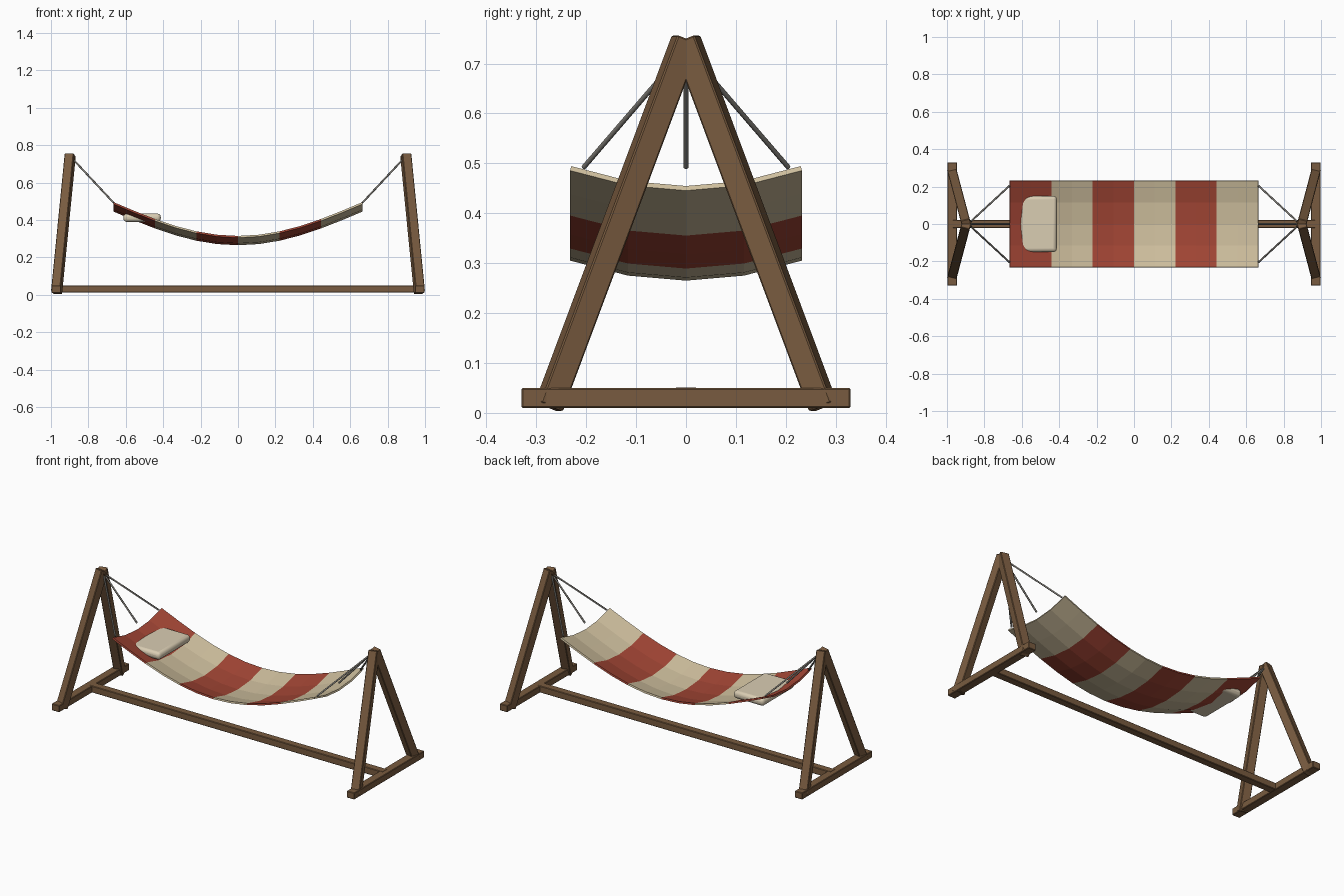
import bpy, bmesh, math
from mathutils import Vector

if "Cube" in bpy.data.objects:
    bpy.data.objects.remove(bpy.data.objects["Cube"])


def material(name, rgb):
    m = bpy.data.materials.new(name)
    m.diffuse_color = (*rgb, 1)
    m.use_nodes = True
    m.node_tree.nodes["Principled BSDF"].inputs["Base Color"].default_value = m.diffuse_color
    return m


wood = material("wood", (0.19, 0.105, 0.05))
red = material("red_cloth", (0.36, 0.06, 0.035))
cream = material("cream_cloth", (0.62, 0.52, 0.34))
pillow_mat = material("pillow_cloth", (0.70, 0.61, 0.45))
rope_mat = material("rope", (0.20, 0.19, 0.17))


def box(name, centre, size, mat, bevel=0.003, segments=1):
    bpy.ops.mesh.primitive_cube_add(size=1, location=centre)
    ob = bpy.context.object
    ob.name = name
    ob.scale = size
    bpy.ops.object.transform_apply(location=False, rotation=False, scale=True)
    ob.data.materials.append(mat)
    mod = ob.modifiers.new("bevel", 'BEVEL')
    mod.width, mod.segments = bevel, segments
    return ob


def aim(ob, a, b):
    ob.location = (a + b) / 2
    ob.rotation_euler = (b - a).to_track_quat('Z', 'Y').to_euler()


def beam(name, a, b, thick):
    a, b = Vector(a), Vector(b)
    aim(box(name, (0, 0, 0), (thick, thick, (b - a).length), wood), a, b)


def rope(name, a, b):
    a, b = Vector(a), Vector(b)
    bpy.ops.mesh.primitive_cylinder_add(vertices=8, radius=0.005, depth=(b - a).length)
    ob = bpy.context.object
    ob.name = name
    ob.data.materials.append(rope_mat)
    bpy.ops.object.shade_smooth_by_angle(angle=math.radians(50))
    aim(ob, a, b)


# Wooden stand and ropes, repeated at both ends
box("ground_beam", (0, 0, 0.031), (1.94, 0.045, 0.04), wood)
for side, s in (("left", -1), ("right", 1)):
    box(f"{side}_foot_bar", (s * 0.972, 0, 0.03), (0.05, 0.66, 0.04), wood)
    for end, t in (("front", -1), ("back", 1)):
        beam(f"{side}_{end}_leg", (s * 0.97, t * 0.275, 0.012), (s * 0.897, 0, 0.748), 0.05)
    for end, y in (("front", -0.205), ("middle", 0), ("back", 0.205)):
        rope(f"{side}_{end}_rope", (s * 0.887, 0, 0.73), (s * 0.665, y, 0.492))

# Striped cloth: sags along its length and slightly across it
NX, NY, HX, HY = 12, 4, 0.665, 0.231
bm = bmesh.new()
grid = []
for i in range(NX + 1):
    u = 2 * i / NX - 1
    row = []
    for j in range(NY + 1):
        v = 2 * j / NY - 1
        z = 0.45 - 0.18 * math.cos(u * math.pi / 2) + 0.04 * v * v
        row.append(bm.verts.new((u * HX, v * HY, z)))
    grid.append(row)
for i in range(NX):
    for j in range(NY):
        f = bm.faces.new((grid[i][j], grid[i + 1][j], grid[i + 1][j + 1], grid[i][j + 1]))
        f.material_index = (i * 6 // NX) % 2
mesh = bpy.data.meshes.new("hammock_cloth")
bm.to_mesh(mesh)
bm.free()
cloth = bpy.data.objects.new("hammock_cloth", mesh)
bpy.context.collection.objects.link(cloth)
mesh.materials.append(red)
mesh.materials.append(cream)
mod = cloth.modifiers.new("thickness", 'SOLIDIFY')
mod.thickness, mod.offset = 0.01, 0

# Pillow
box("pillow", (-0.513, 0, 0.412), (0.2, 0.3, 0.045), pillow_mat, 0.018, 3)
bpy.ops.object.shade_smooth_by_angle(angle=math.radians(40))
